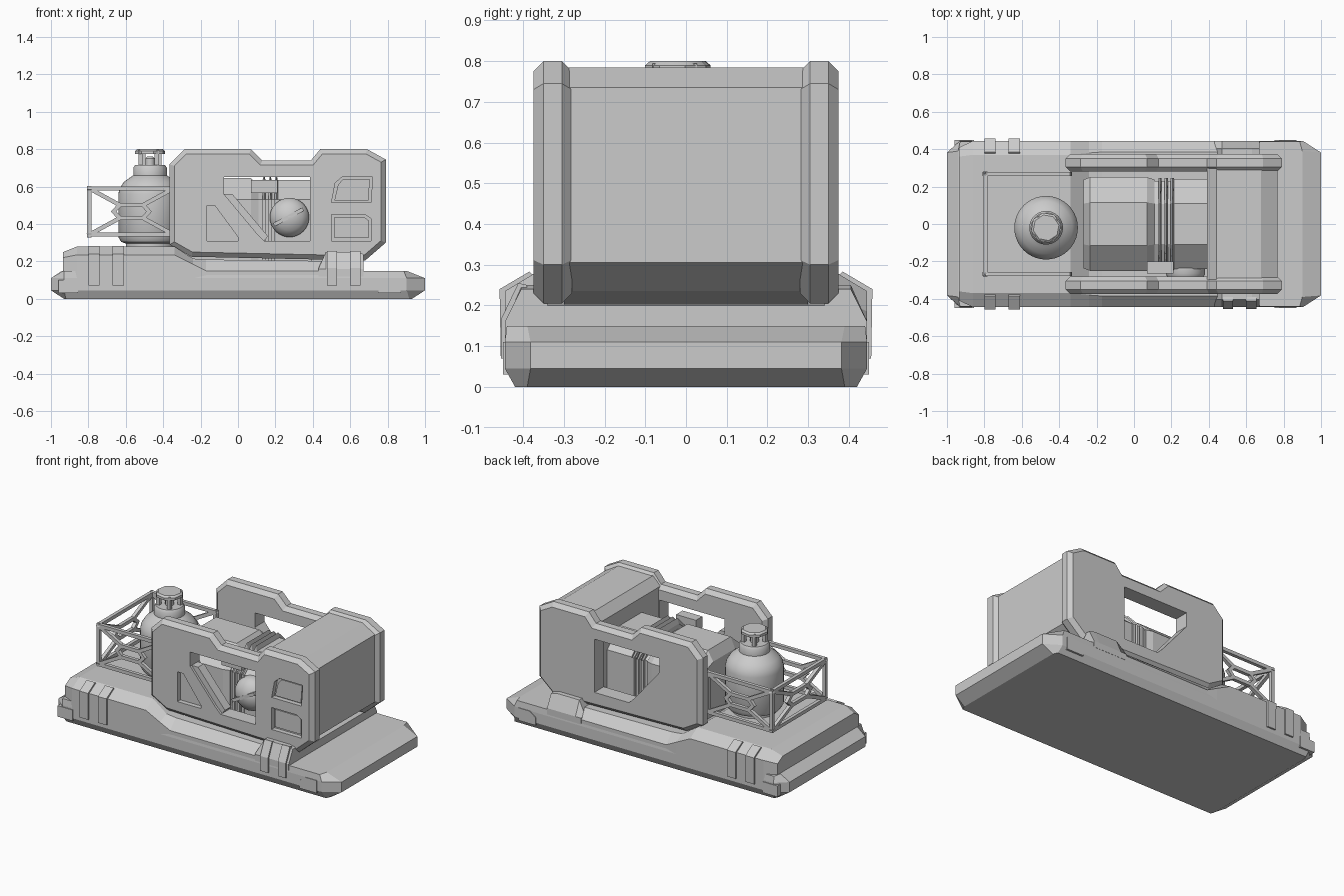
import bpy, bmesh, math
from mathutils import Vector, Matrix

if "Cube" in bpy.data.objects:
    bpy.data.objects.remove(bpy.data.objects["Cube"])


def finish(bm, name):
    bmesh.ops.recalc_face_normals(bm, faces=bm.faces[:])
    me = bpy.data.meshes.new(name)
    bm.to_mesh(me)
    bm.free()
    ob = bpy.data.objects.new(name, me)
    bpy.context.collection.objects.link(ob)
    return ob


def loft(name, rings):
    """Skin a stack of equal-count rings and cap both ends."""
    bm = bmesh.new()
    vs = [[bm.verts.new(p) for p in r] for r in rings]
    n = len(vs[0])
    for a, b in zip(vs, vs[1:]):
        for i in range(n):
            bm.faces.new((a[i], a[(i + 1) % n], b[(i + 1) % n], b[i]))
    bm.faces.new(vs[0])
    bm.faces.new(vs[-1])
    return finish(bm, name)


def prism(name, pts, axis, a, b, bevel=0):
    """Extrude a profile: (x,z) along y, or (y,z) along x."""
    put = (lambda p, t: (p[0], t, p[1])) if axis == 'y' else (lambda p, t: (t, p[0], p[1]))
    ob = loft(name, [[put(p, t) for p in pts] for t in (a, b)])
    if bevel:
        k = 1 if axis == 'y' else 0
        bm = bmesh.new()
        bm.from_mesh(ob.data)
        rim = [e for e in bm.edges if abs(e.verts[0].co[k] - e.verts[1].co[k]) < 1e-6]
        bmesh.ops.bevel(bm, geom=rim, offset=bevel, segments=1, affect='EDGES')
        bm.to_mesh(ob.data)
        bm.free()
    return ob


def cut(ob, pts, a, b):
    c = prism("cutter", pts, 'y', a, b)
    c.hide_render = True
    m = ob.modifiers.new("cut", 'BOOLEAN')
    m.object, m.operation, m.solver = c, 'DIFFERENCE', 'EXACT'
    bpy.context.view_layer.objects.active = ob
    bpy.ops.object.modifier_apply(modifier=m.name)
    bpy.data.objects.remove(c)


def bars(name, segs, t):
    """Square bars between pairs of points, joined in one object."""
    bm = bmesh.new()
    for p, q in segs:
        p, q = Vector(p), Vector(q)
        d = q - p
        rot = d.to_track_quat('Z', 'Y').to_matrix().to_4x4()
        mat = Matrix.Translation((p + q) / 2) @ rot @ Matrix.Diagonal((t, t, d.length + t * 0.9, 1))
        bmesh.ops.create_cube(bm, size=1, matrix=mat)
    return finish(bm, name)


def lathe(name, prof, loc, n=40, rot=None):
    rings = [[(r * math.cos(2 * math.pi * i / n), r * math.sin(2 * math.pi * i / n), z)
              for i in range(n)] for r, z in prof]
    ob = loft(name, rings)
    ob.location = loc
    if rot:
        ob.rotation_euler = rot
    bpy.ops.object.select_all(action='DESELECT')
    ob.select_set(True)
    bpy.context.view_layer.objects.active = ob
    bpy.ops.object.shade_smooth_by_angle(angle=math.radians(35))
    return ob


def octa(x0, x1, y, cx, cy, z):
    return [(x0, -y + cy, z), (x0 + cx, -y, z), (x1 - cx * 1.4, -y, z), (x1, -y + cy, z),
            (x1, y - cy, z), (x1 - cx * 1.4, y, z), (x0 + cx, y, z), (x0, y - cy, z)]


# base: chamfered lower slab
loft("base_slab", [octa(-.93, .93, .42, .01, .03, 0), octa(-1, 1, .445, .07, .063, .045),
                   octa(-1, 1, .445, .07, .063, .11), octa(-.94, .9, .44, .01, .05, .15)])

# base: raised deck lofted along x (x, half width, shoulder z, top half width, top z)
deck = [(-.935, .41, .22, .36, .25), (-.86, .445, .235, .37, .28), (-.34, .445, .235, .37, .28),
        (-.24, .445, .185, .38, .215), (-.17, .443, .15, .385, .21), (.67, .443, .15, .385, .20)]
loft("base_deck", [[(x, -w, .1), (x, -w, s), (x, -t, z), (x, t, z), (x, w, s), (x, w, .1)]
                   for x, w, s, t, z in deck])

# straps, corner plates and mounting brackets on both sides
for s in (-1, 1):
    side = "front" if s < 0 else "back"
    strap = [(.42, .07), (.455, .07), (.458, .24), (.385, .283), (.37, .27)]
    for i, x in enumerate((-.80, -.67)):
        prism(f"strap_{side}_{i}", [(s * y, z) for y, z in strap], 'x', x, x + .06)
    loft(f"bracket_{side}", [[(x, s * y, z) for y, z in
         ((.34, .12), (.445, .12), (.445, .16), (.405, h), (.34, h))]
         for x, h in ((.43, .165), (.47, .25), (.63, .25), (.67, .24))])
    prism(f"rear_plate_{side}", [(.75, .03), (.75, .08), (.79, .11), (.87, .11), (.87, .03)],
          'y', s * .40, s * .449)
    prism(f"nose_plate_{side}", [(-.96, .03), (-.96, .10), (-.855, .10), (-.855, .03)],
          'y', s * .40, s * .449)
for i, x in enumerate((.475, .60)):
    prism(f"bracket_prong_{i}", [(-.43, .07), (-.455, .07), (-.455, .165), (-.412, .255), (-.39, .25)],
          'x', x, x + .055)

# side panels with through windows
outline = [(-.365, .72), (-.285, .80), (.07, .80), (.13, .74), (.39, .74), (.44, .80), (.69, .80),
           (.79, .745), (.79, .30), (.68, .205), (-.25, .225), (-.365, .29)]
window = [(-.075, .65), (.385, .65), (.385, .31), (.14, .31), (.10, .35), (-.075, .56)]
pockets = [[(-.165, .50), (-.125, .50), (0, .33), (0, .31), (-.165, .31)],
           [(.50, .515), (.52, .62), (.555, .65), (.72, .65), (.71, .515)],
           [(.50, .31), (.50, .45), (.68, .45), (.71, .43), (.71, .31)]]
for s in (-1, 1):
    p = prism("side_panel_front" if s < 0 else "side_panel_back", outline, 'y', s * .28, s * .375, .025)
    cut(p, window, s * .2, s * .45)
    if s < 0:
        for k in pockets:
            cut(p, k, -.345, -.45)
# diagonal window strut and raised covers in the pockets
prism("window_strut", [(-.075, .56), (-.03, .56), (.16, .335), (.14, .31), (.10, .35)], 'y', -.36, -.30)
prism("upper_cover", [(.515, .525), (.535, .61), (.56, .638), (.705, .638), (.697, .525)], 'y', -.34, -.36)
prism("lower_cover", [(.515, .325), (.515, .437), (.675, .437), (.697, .42), (.697, .325)], 'y', -.34, -.36)

# rear housing between the panels
prism("rear_housing", [(.39, .19), (.67, .235), (.768, .305), (.768, .735), (.68, .785), (.44, .785),
                       (.39, .73)], 'y', -.30, .30)

# engine body, split by cooling fins
def engine(name, stations):
    loft(name, [[(x, sy * y * w, z) for sy, y, z in
         ((-1, .25, .19), (-1, .25, .53), (-1, .115, zt), (1, .115, zt), (1, .25, .53), (1, .25, .19))]
         for x, w, zt in stations])

engine("engine_main", [(-.27, .95, .58), (-.235, 1, .645), (.07, 1, .645), (.11, .95, .60)])
engine("engine_core", [(.09, .92, .60), (.23, .92, .60)])
engine("engine_rear", [(.215, .96, .635), (.40, .96, .635)])
for i in range(3):
    engine(f"cooling_fin_{i}", [(x, .98, z) for x, z in
           ((.13 + i * .033, .63), (.14 + i * .033, .665), (.148 + i * .033, .63))])
prism("engine_control_box", [(.07, .565), (.07, .635), (.21, .635), (.21, .565)], 'y', -.265, -.2)

# round engine cap with a slanted rib
lathe("engine_cap", [(.105, 0), (.105, .03), (.095, .055), (.07, .08), (.035, .095), (.008, .10)],
      (.275, -.235, .435), 32, (math.pi / 2, 0, 0))
bars("cap_rib", [((.20, -.325, .40), (.34, -.325, .475))], .02)

# gas tank
tx, ty = -.47, -.02
lathe("tank", [(.13, .275), (.13, .295), (.155, .305), (.17, .33), (.17, .56), (.163, .59), (.14, .625),
               (.105, .65), (.09, .66), (.09, .70), (.08, .715), (.02, .715)], (tx, ty, 0))
lathe("tank_valve", [(.025, .70), (.025, .75), (.015, .76)], (tx, ty, 0), 12)
collar = []
for i in range(4):
    a = math.radians(i * 90 + 35)
    x, y = tx + .062 * math.cos(a), ty + .062 * math.sin(a)
    collar.append(((x, y, .71), (x, y, .785)))
bars("tank_collar_posts", collar, .022)
lathe("tank_collar_top", [(.082, .775), (.082, .79), (.07, .80), (.01, .80)],
      (tx, ty, 0), 8, (0, 0, math.radians(12)))

# cage: rails, uprights and cross braces around the tank
x0, x1, yc, z0, z1 = -.795, -.345, .268, .343, .59
segs = []
def truss(f, a, b):
    """Brace one rectangular side: corners run to a small hexagonal centre."""
    m, h = (a + b) / 2, (b - a) * .14
    zm = (z0 + z1) / 2
    for z, zc in ((z0, zm - .035), (z1, zm + .035)):
        segs.append((f(a, z), f(b, z)))
        segs.append((f(a, z), f(m - h, zc)))
        segs.append((f(b, z), f(m + h, zc)))
        segs.append((f(m - h, zc), f(m + h, zc)))
    for e in (-1, 1):
        segs.append((f(m + e * h, zm - .035), f(m + e * h * 1.5, zm)))
        segs.append((f(m + e * h, zm + .035), f(m + e * h * 1.5, zm)))
    segs.append((f(a, z0), f(a, z1)))
    segs.append((f(b, z0), f(b, z1)))
for s in (-1, 1):
    truss(lambda u, z: (u, s * yc, z), x0, x1)
truss(lambda u, z: (x0, u, z), -yc, yc)
bars("tank_cage", segs, .022)
